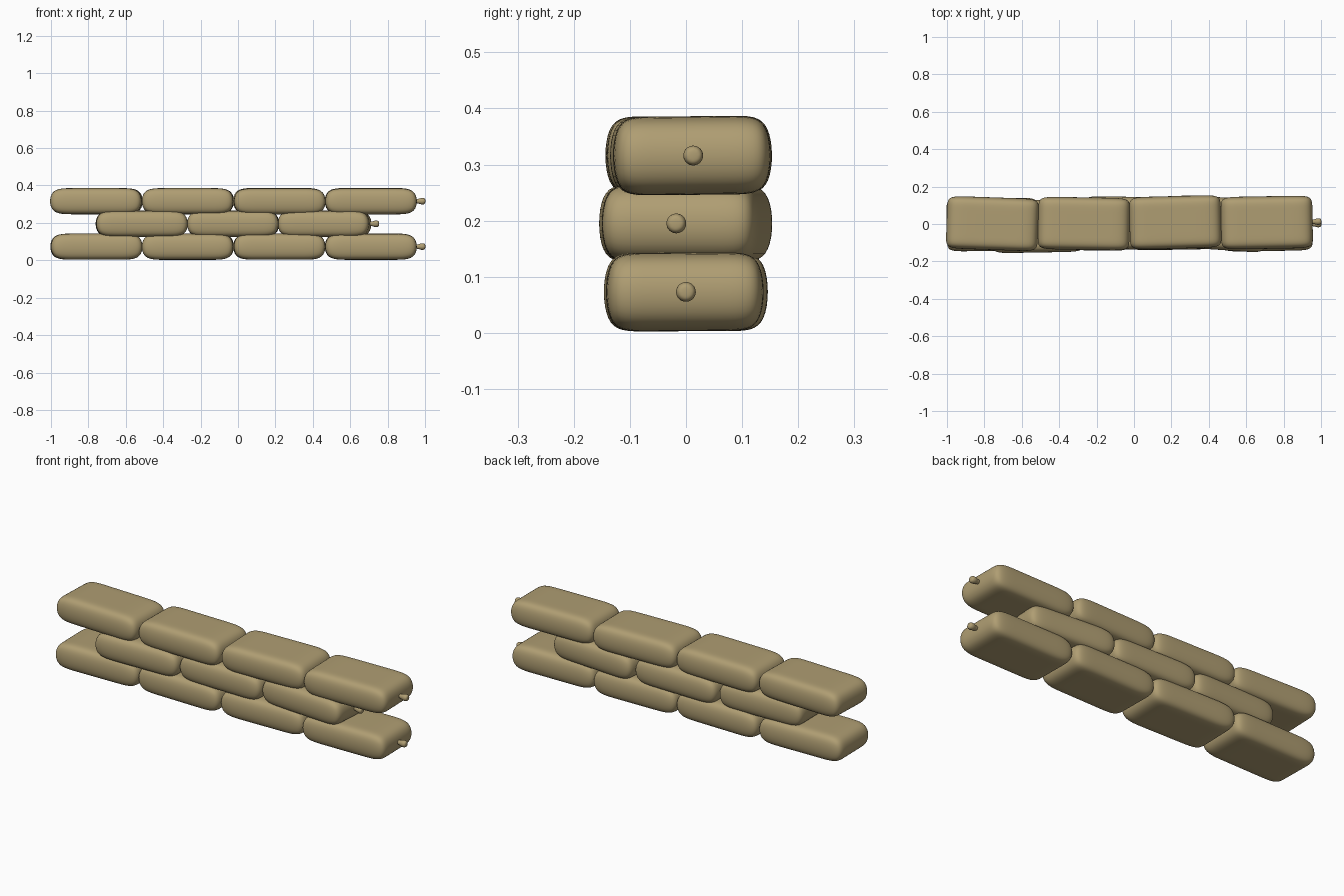
import bpy, bmesh, math
from mathutils import Matrix, Vector

cube = bpy.data.objects.get("Cube")
if cube:
    bpy.data.objects.remove(cube, do_unlink=True)

burlap = bpy.data.materials.new("tan burlap")
burlap.use_nodes = True
colour = (0.43, 0.34, 0.17, 1)
burlap.diffuse_color = colour
burlap.node_tree.nodes["Principled BSDF"].inputs["Base Color"].default_value = colour

HALF = Vector((0.25, 0.143, 0.07))   # cage half size of one bag
INNER = Vector((0.13, 0.08, 0))      # support loops that keep the top flat


def add_bag_body(bm):
    """Box cage with support loops, smoothed later into a pillow."""
    bmesh.ops.create_cube(bm, size=2, matrix=Matrix.Diagonal((*HALF, 1)))
    for axis in (0, 1):
        for side in (-1, 1):
            normal = Vector((0, 0, 0))
            normal[axis] = 1
            bmesh.ops.bisect_plane(bm, geom=bm.verts[:] + bm.edges[:] + bm.faces[:],
                                   plane_co=normal * side * INNER[axis],
                                   plane_no=normal, dist=0.0001)


def add_neck(bm):
    """Tied neck: a narrow stem that flares and closes in a rounded tip."""
    profile = [(0.235, 0.012), (0.255, 0.013), (0.272, 0.021),
               (0.288, 0.018), (0.292, 0.009)]
    sides = 8
    rings = []
    for x, r in profile:
        rings.append([bm.verts.new((x, r * math.cos(a), r * math.sin(a)))
                      for a in (math.tau * i / sides for i in range(sides))])
    for a, b in zip(rings, rings[1:]):
        for i in range(sides):
            j = (i + 1) % sides
            bm.faces.new((a[i], a[j], b[j], b[i]))
    bm.faces.new(rings[0][::-1])
    bm.faces.new(rings[-1])


# One shared sandbag mesh
bm = bmesh.new()
add_bag_body(bm)
add_neck(bm)
bmesh.ops.recalc_face_normals(bm, faces=bm.faces[:])
for face in bm.faces:
    face.smooth = True
mesh = bpy.data.meshes.new("sandbag")
bm.to_mesh(mesh)
bm.free()
mesh.materials.append(burlap)

# Rows: first bag x, height, then (sideways shift, turn, roll in degrees) per bag
rows = {
    "bottom": (-0.757, 0.073, [(-0.003, 1, 0), (0, -1, 0.5), (0.003, 1, 0), (-0.004, 0.8, 0.3)]),
    "middle": (-0.515, 0.195, [(-0.012, 1, 0), (0.005, -1, 0), (0.002, -4, 0)]),
    "top": (-0.757, 0.316, [(0.002, -2, 0), (0.002, -1, 0), (0.009, 1.5, 0.7), (0.008, 1, 0.5)]),
}
for row, (start, height, bags) in rows.items():
    for i, (shift, turn, roll) in enumerate(bags):
        bag = bpy.data.objects.new(f"{row}_row_sandbag_{i + 1}", mesh)
        bag.location = (start + 0.489 * i, shift, height)
        bag.rotation_euler = (math.radians(roll), 0, math.radians(turn))
        bpy.context.collection.objects.link(bag)
        smooth = bag.modifiers.new("smooth pillow", 'SUBSURF')
        smooth.levels = smooth.render_levels = 3
